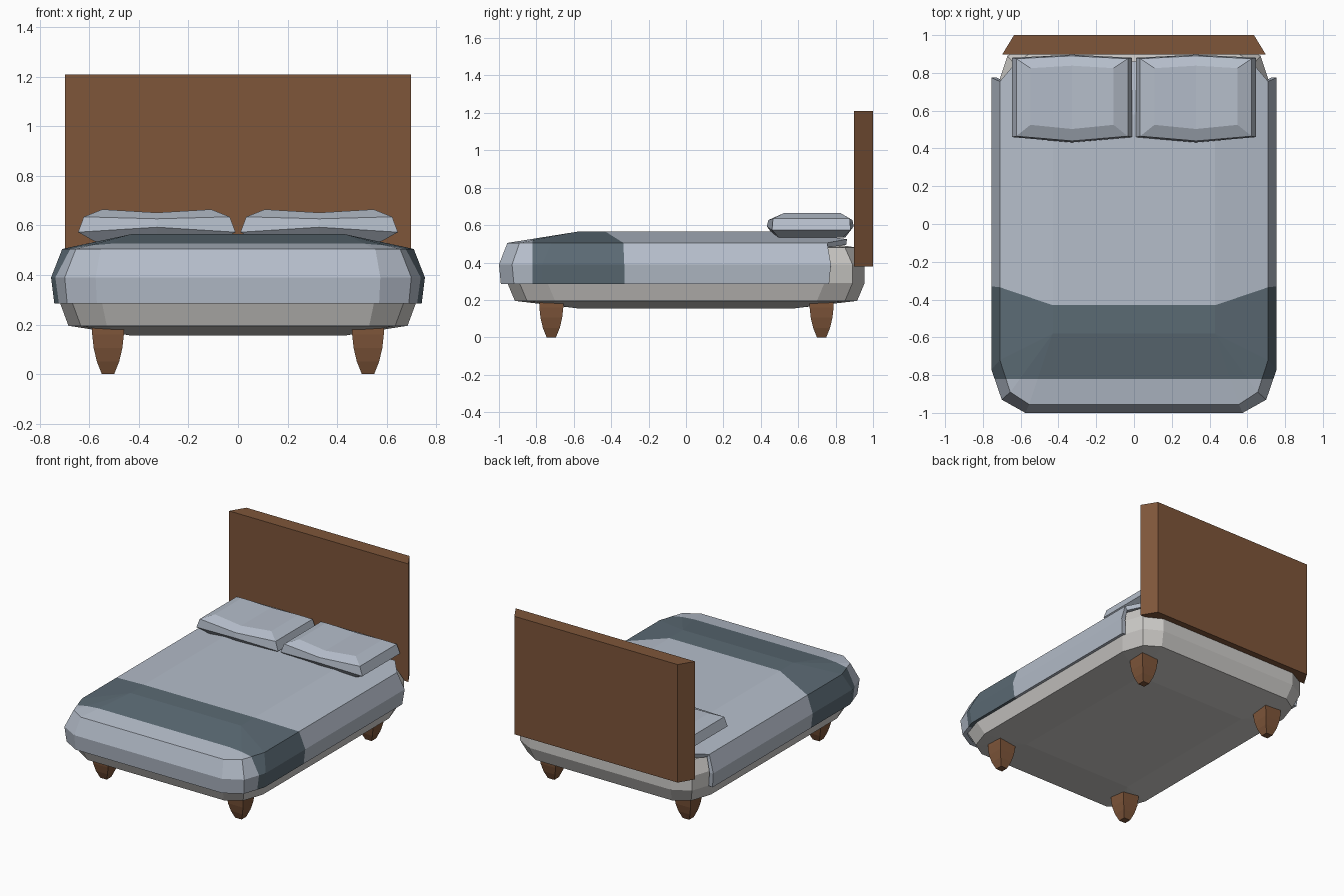
import bpy, bmesh
from mathutils import Vector

if "Cube" in bpy.data.objects:
    bpy.data.objects.remove(bpy.data.objects["Cube"])


def material(name, rgb):
    m = bpy.data.materials.new(name)
    m.diffuse_color = (*rgb, 1)
    m.use_nodes = True
    m.node_tree.nodes["Principled BSDF"].inputs["Base Color"].default_value = m.diffuse_color
    return m


WOOD = material("brown wood", (0.21, 0.092, 0.042))
SHEET = material("off white", (0.62, 0.605, 0.585))
BLUE = material("pale blue grey", (0.46, 0.51, 0.59))
SLATE = material("dark slate", (0.105, 0.145, 0.175))


def finish(bm, name, *mats):
    me = bpy.data.meshes.new(name)
    bm.to_mesh(me)
    bm.free()
    ob = bpy.data.objects.new(name, me)
    bpy.context.collection.objects.link(ob)
    for m in mats:
        me.materials.append(m)
    return ob


def loft(bm, rings, closed=True):
    """Join rings of equal point count with quads; return the vertex rings."""
    vs = [[bm.verts.new(p) for p in r] for r in rings]
    n = len(rings[0])
    for a, b in zip(vs, vs[1:]):
        for i in range(n if closed else n - 1):
            j = (i + 1) % n
            bm.faces.new((a[i], a[j], b[j], b[i]))
    return vs


def solid(name, rings, mat):
    bm = bmesh.new()
    vs = loft(bm, rings)
    bm.faces.new(vs[0])
    bm.faces.new(vs[-1])
    bmesh.ops.recalc_face_normals(bm, faces=bm.faces[:])
    return finish(bm, name, mat)


def rect(x, y, z, cx=0, cy=0):
    return [(cx + sx * x, cy + sy * y, z)
            for sx, sy in ((1, 1), (-1, 1), (-1, -1), (1, -1))]


# Headboard, narrower at its back
solid("headboard",
      [[(-w, y, 0.38), (w, y, 0.38), (w, y, 1.21), (-w, y, 1.21)]
       for w, y in ((0.698, 0.897), (0.635, 1.0))], WOOD)

# Square legs with a bulging taper
for sx, side in ((-1, "left"), (1, "right")):
    for cy, end in ((-0.72, "front"), (0.725, "back")):
        solid(f"{end}_{side}_leg",
              [rect(h, h, z, sx * 0.525, cy) for h, z in
               ((0.025, 0), (0.045, 0.05), (0.058, 0.105),
                (0.064, 0.16), (0.064, 0.23))], WOOD)


# Mattress with chamfered corners and slightly domed top and underside
def rounded(q, z):
    h = q + [(-x, y) for x, y in reversed(q)]
    return [(x, y, z) for x, y in h + [(-a, -b) for a, b in h]]


small = [(0.685, 0.70), (0.635, 0.85), (0.53, 0.915)]
wide = [(0.72, 0.74), (0.67, 0.89), (0.55, 0.955)]
bm = bmesh.new()
core = [(0.43, 0.58)] * 3
vs = loft(bm, [rounded(q, z) for q, z in
               ((core, 0.155), (small, 0.195), (wide, 0.29),
                (wide, 0.39), (small, 0.48), (core, 0.53))])
for r in (vs[0], vs[-1]):
    bm.faces.new([r[i] for i in (0, 3, 6, 9)])
bmesh.ops.remove_doubles(bm, verts=bm.verts[:], dist=0.0005)
bmesh.ops.recalc_face_normals(bm, faces=bm.faces[:])
finish(bm, "mattress", SHEET)


# Blanket draped over sides and front, open at the back
def drape(half, z):
    return [(x, y, z) for x, y in half] + [(-x, y, z) for x, y in reversed(half)]


bm = bmesh.new()
vs = loft(bm, [
    drape([(.742, .765), (.742, -.33), (.742, -.765), (.69, -.92), (.57, -.99)], .285),
    drape([(.755, .775), (.755, -.33), (.755, -.77), (.70, -.93), (.575, -1)], .39),
    drape([(.71, .755), (.71, -.335), (.71, -.72), (.655, -.89), (.555, -.955)], .505),
    drape([(.43, .58), (.43, -.43)] + [(.43, -.58)] * 3, .565)], closed=False)
rim, top = vs[2], vs[3]
rear = [bm.verts.new((s * 0.62, 0.86, 0.525)) for s in (1, -1)]
for f in ((top[0], top[1], top[8], top[9]), (top[1], top[2], top[7], top[8]),
          (rear[0], top[0], top[9], rear[1]),
          (rim[0], top[0], rear[0]), (rim[9], rear[1], top[9])):
    bm.faces.new(f)
bmesh.ops.remove_doubles(bm, verts=bm.verts[:], dist=0.0005)
bmesh.ops.bisect_plane(bm, geom=bm.verts[:] + bm.edges[:] + bm.faces[:],
                       plane_co=(0, -0.82, 0), plane_no=(0, 1, 0))
bmesh.ops.recalc_face_normals(bm, faces=bm.faces[:])
highest = max(bm.faces, key=lambda f: f.calc_center_median().z)
if highest.normal.z < 0:
    bmesh.ops.reverse_faces(bm, faces=bm.faces[:])
# Dark band across the foot of the blanket
for f in bm.faces:
    f.material_index = int(all(-0.825 < v.co.y < -0.32 for v in f.verts))
blanket = finish(bm, "blanket", BLUE, SLATE)
mod = blanket.modifiers.new("thickness", "SOLIDIFY")
mod.thickness = 0.03
mod.offset = -1


# Two pillows, with the middle slightly sunken and the long edges bowed
def pillow_ring(cx, w, y0, y1, z, bow, dz):
    return [(cx - w, y0, z), (cx, y0 - bow, z + dz), (cx + w, y0, z),
            (cx + w, y1, z), (cx, y1 + bow * 0.6, z + dz), (cx - w, y1, z)]


for cx, side in ((-0.328, "left"), (0.328, "right")):
    bm = bmesh.new()
    vs = loft(bm, [pillow_ring(cx, *a) for a in
                   ((0.25, 0.495, 0.84, 0.535, 0.02, 0.0),
                    (0.318, 0.46, 0.88, 0.573, 0.028, 0.02),
                    (0.295, 0.465, 0.875, 0.635, 0.025, -0.008),
                    (0.22, 0.525, 0.825, 0.665, 0.022, -0.013))])
    for r in (vs[0], vs[-1]):
        bm.faces.new((r[0], r[1], r[4], r[5]))
        bm.faces.new((r[1], r[2], r[3], r[4]))
    bmesh.ops.recalc_face_normals(bm, faces=bm.faces[:])
    finish(bm, f"{side}_pillow", BLUE)
